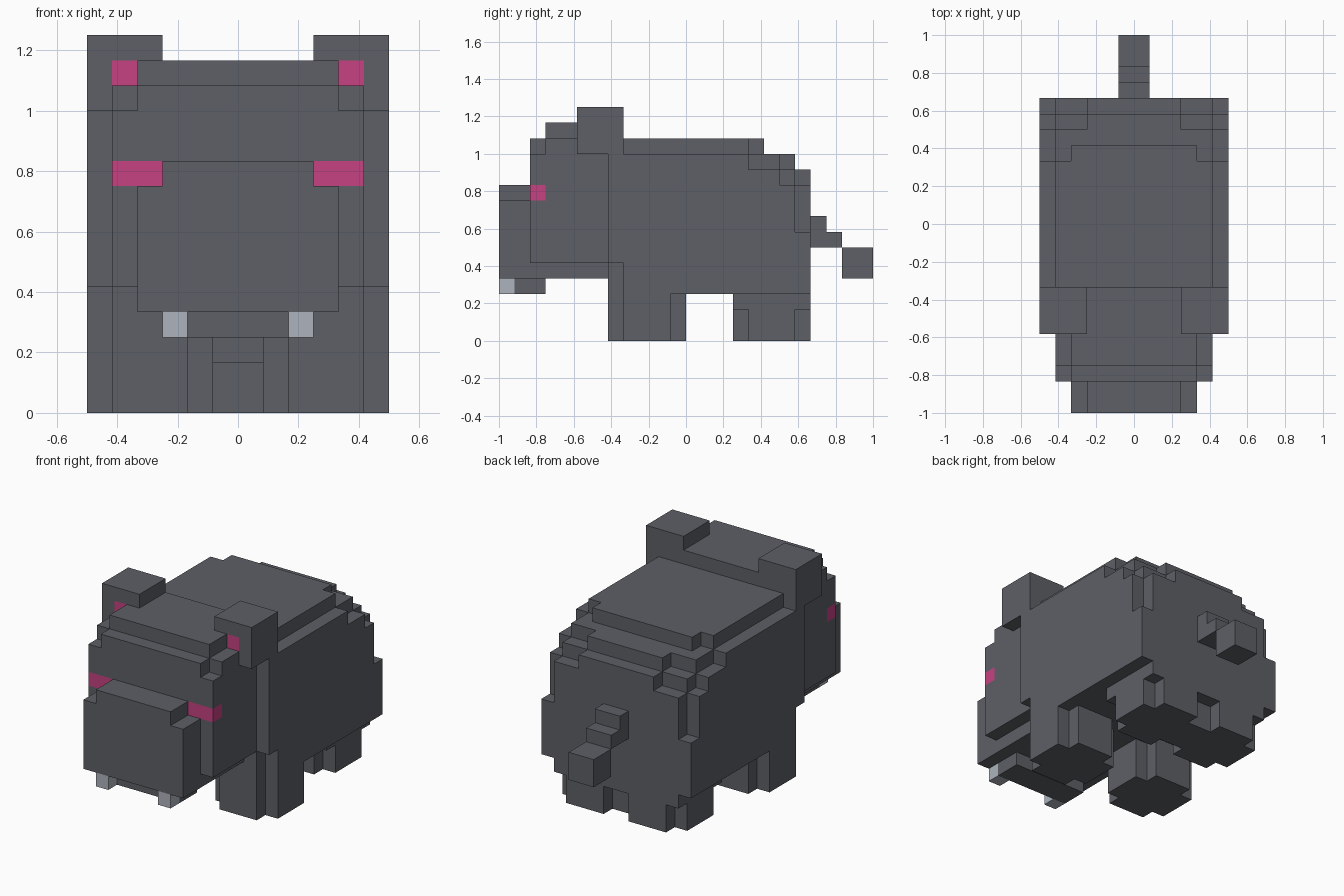
import bpy
import bmesh
from mathutils import Vector

if "Cube" in bpy.data.objects:
    bpy.data.objects.remove(bpy.data.objects["Cube"], do_unlink=True)

U = 1 / 12  # size of one block


def material(name, color):
    m = bpy.data.materials.new(name)
    m.use_nodes = True
    m.diffuse_color = (*color, 1)
    bsdf = m.node_tree.nodes["Principled BSDF"]
    bsdf.inputs["Base Color"].default_value = (*color, 1)
    bsdf.inputs["Roughness"].default_value = 0.9
    return m


GREY = material("slate_grey", (0.109, 0.116, 0.132))
PINK = material("pink", (0.56, 0.054, 0.22))
IVORY = material("pale_ivory_grey", (0.418, 0.456, 0.51))

cells = {}   # block position -> part name
parts = {}   # part name -> material


def fill(name, mat, *boxes):
    """Fill boxes (x0, x1, y0, y1, z0, z1), in blocks, with a part."""
    parts[name] = mat
    for x0, x1, y0, y1, z0, z1 in boxes:
        for x in range(x0, x1):
            for y in range(y0, y1):
                for z in range(z0, z1):
                    cells[x, y, z] = name


def wide(w, y0, y1, z0, z1):
    """Box centred on x = 0."""
    return (-w, w, y0, y1, z0, z1)


def flip(b):
    return (-b[1], -b[0], *b[2:])


def fill_pair(name, mat, *boxes):
    fill("left_" + name, mat, *boxes)
    fill("right_" + name, mat, *[flip(b) for b in boxes])


# Body: layers stepping in towards the rump and back
fill("body", GREY,
     wide(5, -5, -4, 3, 5), wide(6, -4, 8, 3, 5), wide(6, -5, 8, 5, 7),
     wide(6, -5, 7, 7, 10), wide(5, 7, 8, 7, 10),
     wide(6, -5, 6, 10, 11), wide(5, 6, 7, 10, 11), wide(3, 6, 8, 10, 11),
     wide(6, -5, 4, 11, 12), wide(5, 4, 6, 11, 12), wide(3, 6, 7, 11, 12),
     wide(5, -4, 4, 12, 13), wide(4, 4, 5, 12, 13))

# Head with stepped forehead and chin
fill("head", GREY,
     wide(4, -10, -5, 4, 5), wide(5, -10, -5, 5, 12), wide(5, -5, -4, 12, 13),
     wide(4, -10, -9, 12, 13), wide(5, -9, -5, 12, 13), wide(4, -9, -4, 13, 14))
fill("snout", GREY, wide(4, -12, -10, 4, 9), wide(3, -12, -10, 9, 10))
fill("jaw", GREY, wide(3, -11, -9, 3, 4))

# Ears, inner ears, eyes and teeth
fill_pair("ear", GREY, (5, 6, -7, -4, 12, 13), (4, 6, -7, -4, 13, 14),
          (3, 6, -7, -4, 14, 15))
fill_pair("inner_ear", PINK, (4, 5, -7, -6, 13, 14))
fill_pair("eye", PINK, (3, 5, -10, -9, 9, 10))
fill_pair("tooth", IVORY, (2, 3, -12, -11, 3, 4))

# Legs: square columns with notched corners
fill_pair("front_leg", GREY, (2, 5, -5, 0, 0, 3), (1, 6, -4, -1, 0, 3))
fill_pair("rear_leg", GREY, (1, 4, 3, 8, 0, 2), (0, 5, 4, 7, 0, 2),
          (0, 5, 3, 8, 2, 3))

# Tail stepping down to a tuft
fill("tail", GREY, wide(1, 8, 9, 7, 8), wide(1, 8, 10, 6, 7))
fill("tail_tuft", GREY, wide(1, 10, 12, 4, 6))


def build(name, mat):
    """Skin the open sides of a part's blocks and merge flat areas."""
    bm = bmesh.new()
    verts = {}

    def vert(p):
        key = tuple(round(c) for c in p)
        if key not in verts:
            verts[key] = bm.verts.new(Vector(key) * U)
        return verts[key]

    for cell, owner in cells.items():
        if owner != name:
            continue
        for axis in range(3):
            for side in (0, 1):
                n = list(cell)
                n[axis] += 2 * side - 1
                if tuple(n) in cells:
                    continue
                a, b = (axis + 1) % 3, (axis + 2) % 3
                ring = []
                for da, db in ((0, 0), (1, 0), (1, 1), (0, 1)):
                    p = list(cell)
                    p[axis] += side
                    p[a] += da
                    p[b] += db
                    ring.append(vert(p))
                bm.faces.new(ring if side else ring[::-1])
    bmesh.ops.dissolve_limit(bm, angle_limit=0.01, verts=bm.verts[:],
                             edges=bm.edges[:])
    me = bpy.data.meshes.new(name)
    bm.to_mesh(me)
    bm.free()
    me.materials.append(mat)
    bpy.context.scene.collection.objects.link(bpy.data.objects.new(name, me))


for part_name, part_mat in parts.items():
    build(part_name, part_mat)
